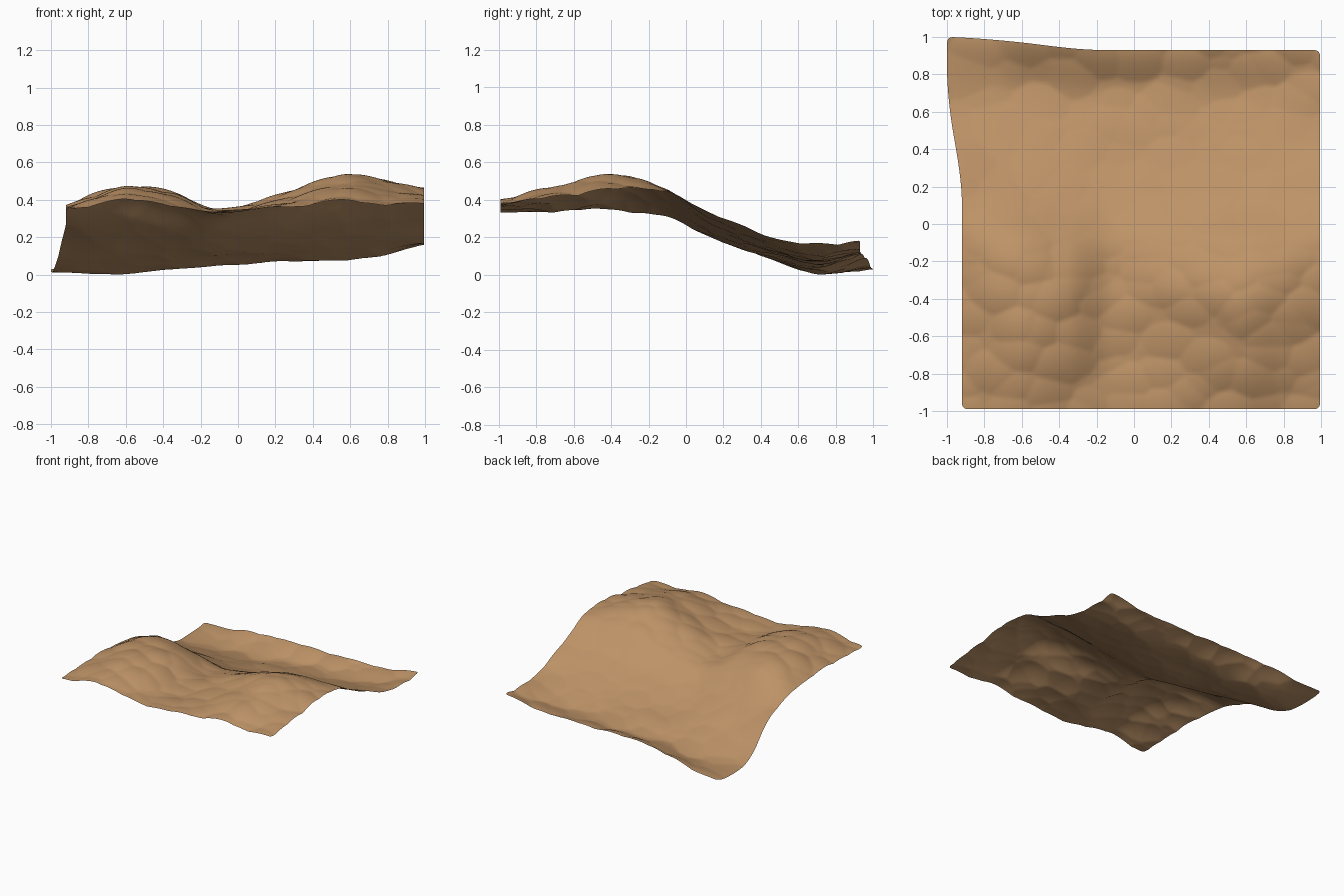
import bpy, bmesh, math
from mathutils import Vector, noise

if "Cube" in bpy.data.objects:
    bpy.data.objects.remove(bpy.data.objects["Cube"])

# Terrain heights: one row per y, one column per x
XS = [-.92, -.75, -.58, -.35, -.12, .2, .55, .78, .995]
YS = [-.99, -.65, -.35, -.1, .1, .3, .5, .72, .93]
H = [[.36, .39, .41, .375, .345, .37, .41, .395, .385],
     [.372, .435, .472, .435, .358, .40, .50, .465, .435],
     [.38, .45, .482, .45, .356, .435, .54, .52, .472],
     [.355, .42, .435, .39, .325, .38, .46, .463, .455],
     [.298, .297, .285, .25, .23, .26, .305, .335, .36],
     [.215, .185, .17, .155, .15, .18, .215, .245, .277],
     [.09, .08, .08, .09, .105, .125, .145, .17, .20],
     [.025, .014, .02, .047, .07, .083, .088, .123, .18],
     [.055, .05, .09, .12, .13, .135, .135, .155, .195]]
N = 140


def curve(ts, vs, t):
    """Smooth cubic curve through the points (ts, vs)."""
    i = max(k for k in range(len(ts) - 1) if ts[k] <= t + 1e-9 or k == 0)

    def slope(k):
        a, b = max(k - 1, 0), min(k + 1, len(ts) - 1)
        return (vs[b] - vs[a]) / (ts[b] - ts[a])
    h = ts[i + 1] - ts[i]
    s = (t - ts[i]) / h
    return ((2*s**3 - 3*s*s + 1) * vs[i] + (s**3 - 2*s*s + s) * h * slope(i)
            + (3*s*s - 2*s**3) * vs[i + 1] + (s**3 - s*s) * h * slope(i + 1))


def step(a, b, t):
    t = min(max((t - a) / (b - a), 0), 1)
    return t * t * (3 - 2 * t)


def round_corner(x, y, r=.03):
    """Pull points in the corner squares onto a quarter disc."""
    cx = min(max(x, XS[0] + r), XS[-1] - r)
    cy = min(max(y, YS[0] + r), YS[-1] - r)
    dx, dy = x - cx, y - cy
    if dx and dy:
        k = max(abs(dx), abs(dy)) / math.hypot(dx, dy)
        return cx + dx * k, cy + dy * k
    return x, y


# Ground sheet
bm = bmesh.new()
grid = []
for j in range(N + 1):
    y0 = YS[0] + (YS[-1] - YS[0]) * j / N
    row_h = [curve(YS, [r[c] for r in H], y0) for c in range(len(XS))]
    row = []
    for i in range(N + 1):
        x0 = XS[0] + (XS[-1] - XS[0]) * i / N
        z = curve(XS, row_h, x0)
        # cobbled bumps, softer on the long rear slope
        d = noise.voronoi(Vector((x0 * 5, y0 * 6.5, 3.0)))[0][0]
        amp = .028 - .016 * step(-.4, 0, y0) * (1 - step(.5, .75, y0))
        z += amp * (.38 - min(d * d, .7))
        x, y = round_corner(x0, y0)
        # rear left corner drawn outward
        x -= .08 * step(.1, .8, y0) * (1 - step(XS[0], -.5, x0))
        y += .07 * (1 - step(-.95, -.15, x0)) * step(.5, .93, y0)
        row.append(bm.verts.new((x, y, z)))
    grid.append(row)
for j in range(N):
    for i in range(N):
        bm.faces.new((grid[j][i], grid[j][i + 1], grid[j + 1][i + 1], grid[j + 1][i]))
for f in bm.faces:
    f.smooth = True
low = min(v.co.z for v in bm.verts)
for v in bm.verts:
    v.co.z -= low
mesh = bpy.data.meshes.new("ground")
bm.to_mesh(mesh)
bm.free()

earth = bpy.data.materials.new("sandy earth")
earth.diffuse_color = (.51, .29, .135, 1)
earth.use_nodes = True
earth.node_tree.nodes["Principled BSDF"].inputs["Base Color"].default_value = earth.diffuse_color
mesh.materials.append(earth)
ground = bpy.data.objects.new("ground", mesh)
bpy.context.collection.objects.link(ground)
